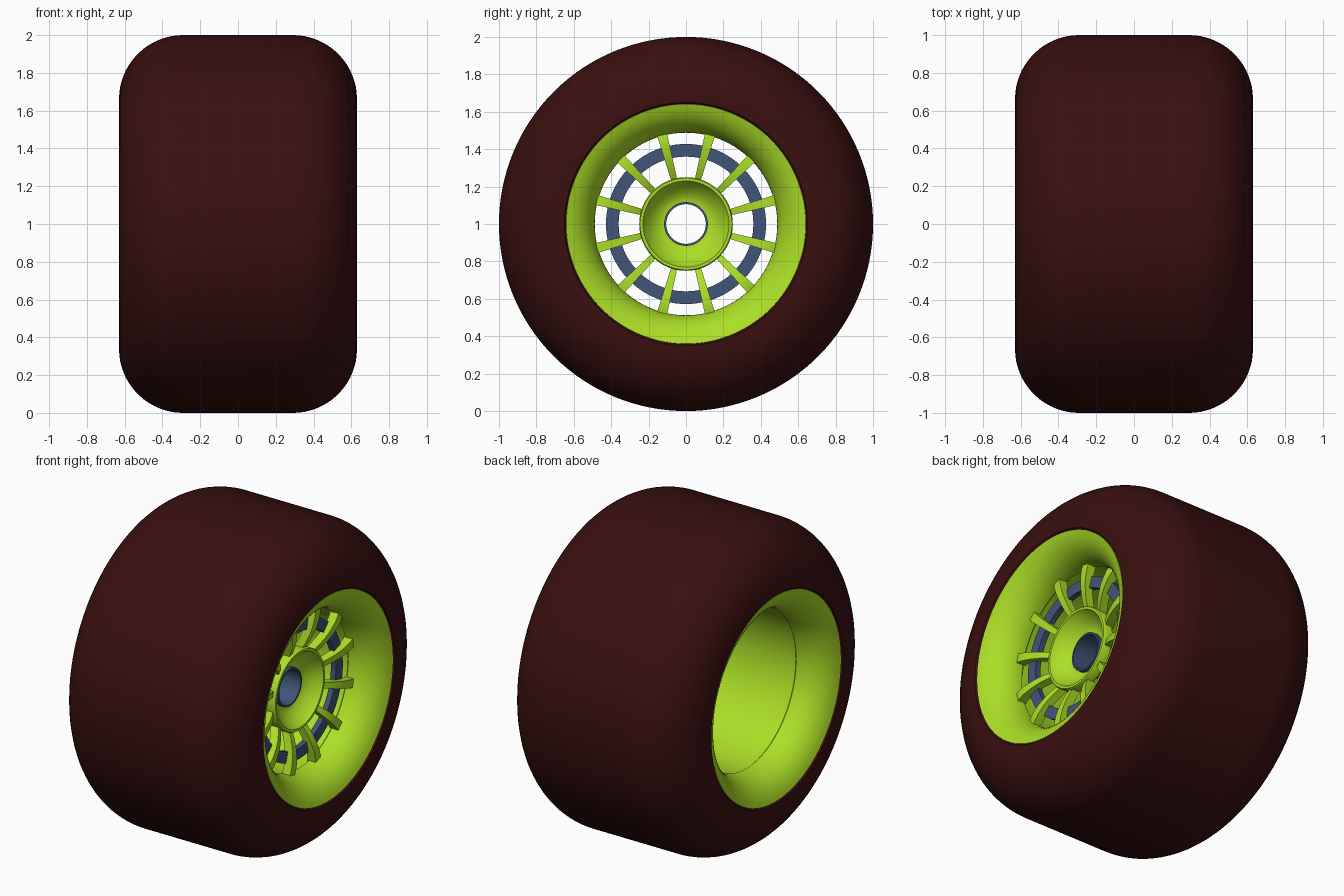
import bpy, bmesh, math

cube = bpy.data.objects.get("Cube")
if cube:
    bpy.data.objects.remove(cube, do_unlink=True)

AXLE_Z = 1.0


def material(name, color):
    m = bpy.data.materials.new(name)
    m.diffuse_color = (*color, 1)
    m.use_nodes = True
    for node in m.node_tree.nodes:
        if node.type == 'BSDF_PRINCIPLED':
            node.inputs["Base Color"].default_value = (*color, 1)
            node.inputs["Roughness"].default_value = 0.6
    return m


rubber = material("dark maroon rubber", (0.042, 0.005, 0.005))
lime = material("lime green", (0.41, 0.74, 0.02))
steel = material("slate blue", (0.052, 0.09, 0.19))


def finish(bm, name, mat, angle=35):
    bmesh.ops.recalc_face_normals(bm, faces=bm.faces)
    mesh = bpy.data.meshes.new(name)
    bm.to_mesh(mesh)
    bm.free()
    mesh.materials.append(mat)
    obj = bpy.data.objects.new(name, mesh)
    bpy.context.collection.objects.link(obj)
    obj.location.z = AXLE_Z
    bpy.ops.object.select_all(action='DESELECT')
    obj.select_set(True)
    bpy.context.view_layer.objects.active = obj
    bpy.ops.object.shade_smooth_by_angle(angle=math.radians(angle))
    return obj


def lathe(name, profile, mat, steps=128):
    """Spin a closed (x, radius) profile around the axle."""
    bm = bmesh.new()
    rings = []
    for i in range(steps):
        a = math.tau * i / steps
        rings.append([bm.verts.new((x, r * math.sin(a), r * math.cos(a)))
                      for x, r in profile])
    n = len(profile)
    for i in range(steps):
        p, q = rings[i], rings[(i + 1) % steps]
        for j in range(n):
            k = (j + 1) % n
            bm.faces.new((p[j], p[k], q[k], q[j]))
    return finish(bm, name, mat)


def mirrored(half):
    """Continue a profile from +x to the matching -x half."""
    return half + [(-x, r) for x, r in reversed(half)]


# Tyre: flat tread, round shoulders, narrow flat sidewalls
shoulder = [(0.29 + 0.34 * math.sin(t), 0.66 + 0.34 * math.cos(t))
            for t in (math.radians(84) * i / 16 for i in range(17))]
lathe("tyre", mirrored([(0.55, 0.60), (0.615, 0.637), (0.63, 0.65)]
                       + shoulder[::-1]), rubber)

# Rim: flared dish on both sides, joined by a straight barrel
flare = []
for i in range(13):
    t = math.radians(72) * i / 12
    flare.append((0.42 + 0.2 * math.sin(t) / math.sin(math.radians(72)),
                  0.488 + 0.147 * (1 - math.cos(t)) / (1 - math.cos(math.radians(72)))))
outer = [(0.612, 0.645), (0.40, 0.54)]
inner = [(0.41, 0.498)] + flare
lathe("rim", mirrored(inner + [(0.622, 0.64)] + outer), lime)

# Hub: concave bowl with a narrow raised lip
bowl = [(0.335 + 0.085 * (t / 8) ** 2, 0.11 + 0.115 * t / 8) for t in range(9)]
lathe("hub", bowl + [(0.43, 0.23), (0.43, 0.245), (0.422, 0.25),
                     (0.37, 0.25), (0.30, 0.17), (0.28, 0.11)], lime, 96)

# Axle sleeve through the hub
lathe("axle_sleeve", [(0.36, 0.106), (0.36, 0.117), (0.14, 0.117), (0.14, 0.106)],
      steel, 64)

# Brace ring behind the spokes
lathe("brace_ring", [(0.425, 0.36), (0.425, 0.428), (0.39, 0.428), (0.39, 0.36)],
      steel, 96)

# Twelve arched spokes, widening towards the rim
arch = [(0.235, 0.405), (0.28, 0.428), (0.33, 0.448), (0.38, 0.461),
        (0.43, 0.468), (0.47, 0.468), (0.495, 0.462)]
bm = bmesh.new()
for s in range(12):
    a = math.radians(15 + 30 * s)
    ca, sa = math.cos(a), math.sin(a)
    sections = []
    for r, x in arch:
        w = 0.016 + 0.011 * (r - 0.235) / 0.26
        sections.append([bm.verts.new((px, r * sa + v * ca, r * ca - v * sa))
                         for px, v in ((x, -w), (x, w), (x - 0.055, w), (x - 0.055, -w))])
    for p, q in zip(sections, sections[1:]):
        for j in range(4):
            k = (j + 1) % 4
            bm.faces.new((p[j], p[k], q[k], q[j]))
    bm.faces.new(sections[0])
    bm.faces.new(sections[-1])
finish(bm, "spokes", lime)
